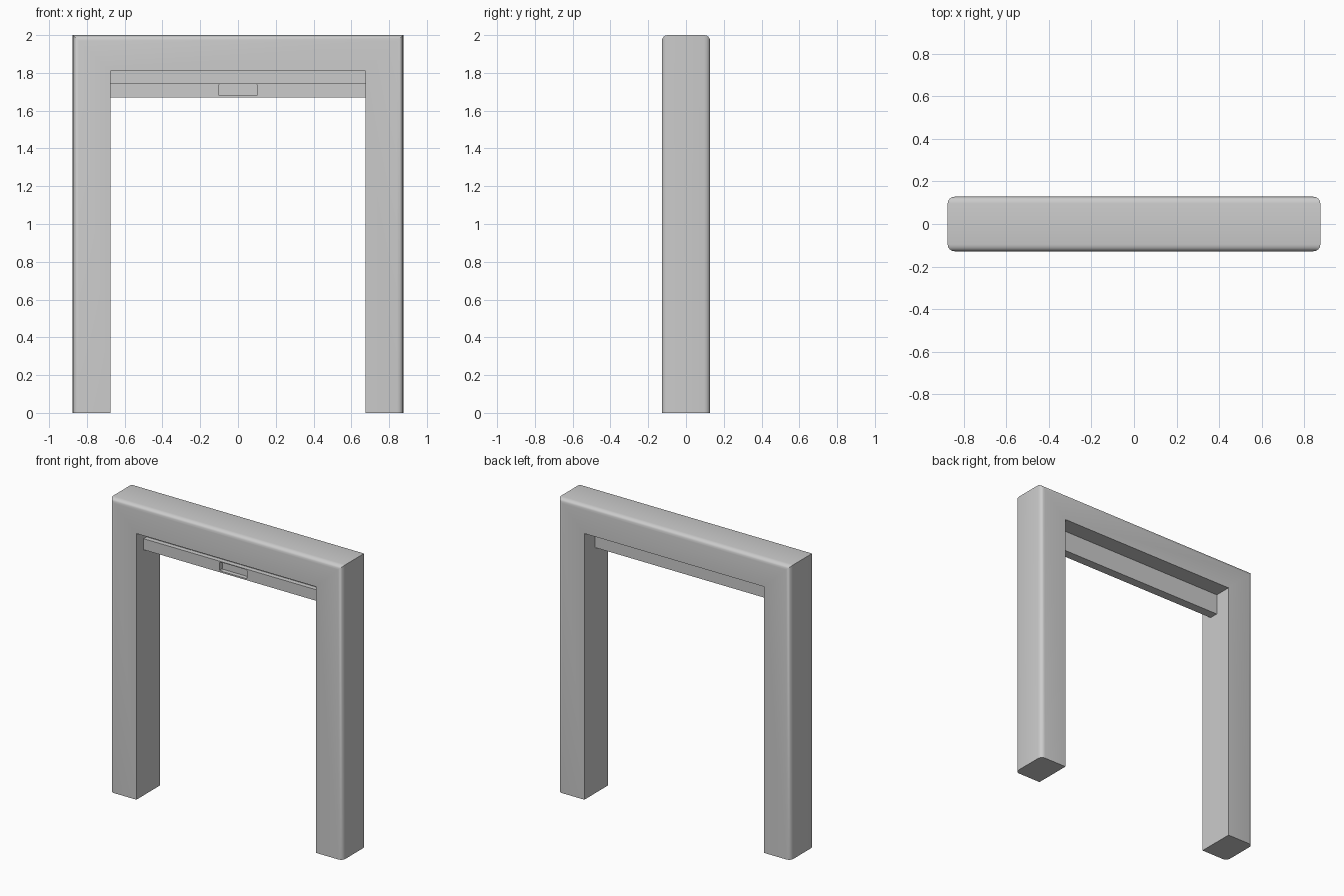
import bpy, bmesh, math

if "Cube" in bpy.data.objects:
    bpy.data.objects.remove(bpy.data.objects["Cube"])


def mesh_object(name, bm):
    bmesh.ops.recalc_face_normals(bm, faces=bm.faces)
    me = bpy.data.meshes.new(name)
    bm.to_mesh(me)
    bm.free()
    ob = bpy.data.objects.new(name, me)
    bpy.context.collection.objects.link(ob)
    return ob


def loft(name, sections):
    bm = bmesh.new()
    rings = [[bm.verts.new(p) for p in s] for s in sections]
    n = len(rings[0])
    for a, b in zip(rings, rings[1:]):
        for i in range(n):
            j = (i + 1) % n
            bm.faces.new((a[i], a[j], b[j], b[i]))
    bm.faces.new(rings[0])
    bm.faces.new(rings[-1])
    return mesh_object(name, bm)


# Door frame: section (depth from outer edge, y) with rounded outer corners
W, H, D, T, TOP, R = 0.875, 2.0, 0.128, 0.2, 0.19, 0.032
arc = [math.radians(a) for a in (0, 22.5, 45, 67.5, 90)]
half = [(R - R * math.cos(a), D - R + R * math.sin(a)) for a in arc] + [(T, D)]
section = half + [(d, -y) for d, y in reversed(half)]


def station(side, z_foot=None):
    return [(side * (W - d), y, H - d * TOP / T if z_foot is None else z_foot)
            for d, y in section]


frame = loft("door_frame", [station(-1, 0), station(-1), station(1), station(1, 0)])
bpy.context.view_layer.objects.active = frame
frame.select_set(True)
bpy.ops.object.shade_smooth_by_angle(angle=math.radians(35))

# Roller bar: stepped profile spanning the opening
profile = [(-0.05, 1.67), (0.012, 1.67), (0.012, 1.812),
           (-0.018, 1.812), (-0.018, 1.745), (-0.05, 1.745)]
bar = loft("lintel_bar", [[(x, y, z) for y, z in profile] for x in (-0.676, 0.676)])

# Shallow recess in the bar's front
hx, hz, zc, c = 0.103, 0.03, 1.71, 0.005
outline = [(hx, hz - c), (hx - c, hz), (c - hx, hz), (-hx, hz - c),
           (-hx, c - hz), (c - hx, -hz), (hx - c, -hz), (hx, c - hz)]
cutter = loft("recess_cutter", [[(x, y, zc + z) for x, z in outline] for y in (-0.1, -0.02)])
cutter.hide_render = True
cutter.hide_viewport = True
cut = bar.modifiers.new("recess", "BOOLEAN")
cut.operation = "DIFFERENCE"
cut.object = cutter
cut.solver = "EXACT"
